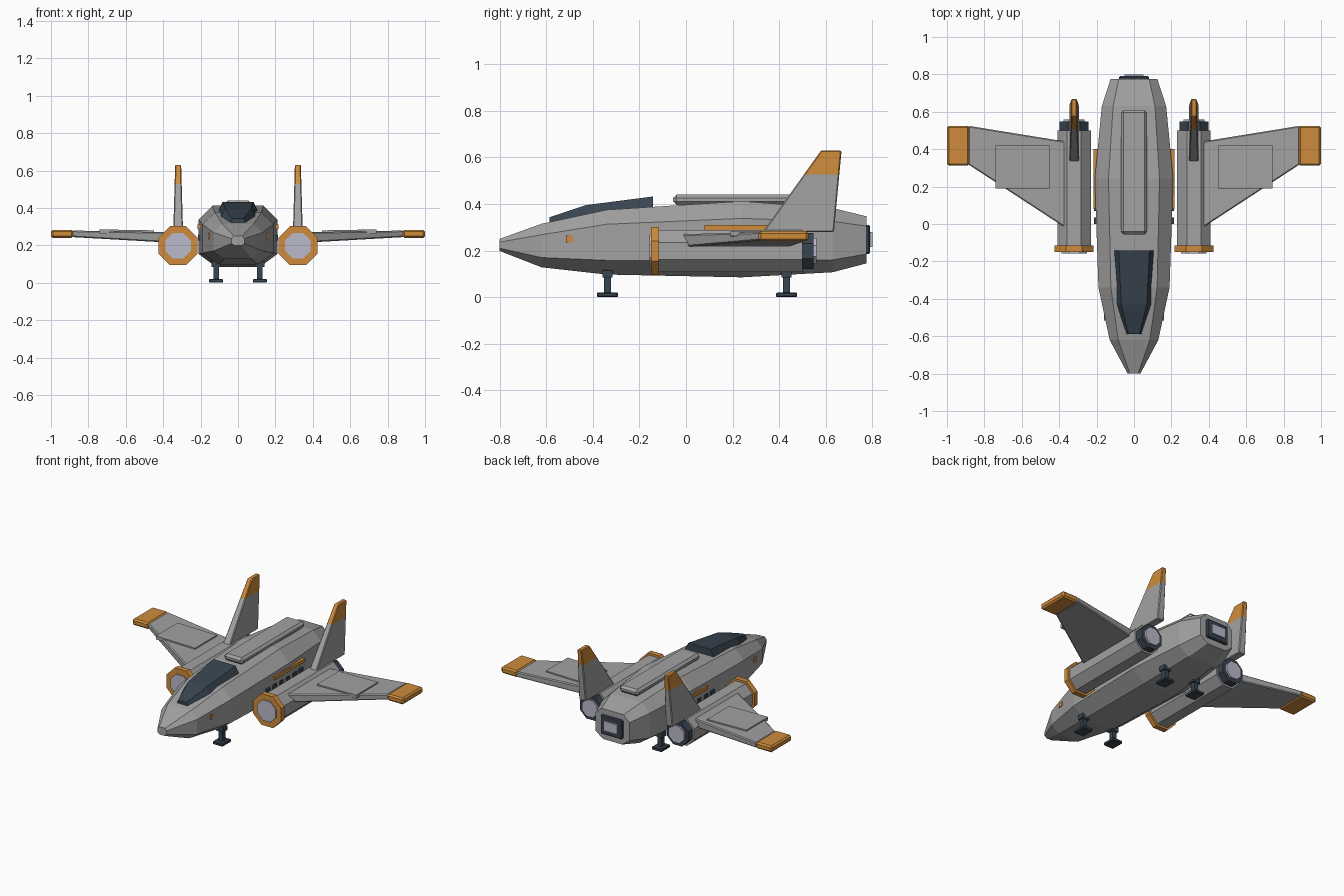
import bpy, bmesh, math
from mathutils import Matrix, Vector

if "Cube" in bpy.data.objects:
    bpy.data.objects.remove(bpy.data.objects["Cube"])


def material(name, rgb):
    m = bpy.data.materials.new(name)
    m.diffuse_color = (*rgb, 1)
    m.use_nodes = True
    m.node_tree.nodes["Principled BSDF"].inputs["Base Color"].default_value = m.diffuse_color
    return m


GREY = material("hull grey", (0.36, 0.36, 0.365))
ORANGE = material("trim orange", (0.62, 0.26, 0.045))
DARK = material("dark blue metal", (0.04, 0.058, 0.08))
GLOW = material("pale lavender", (0.5, 0.49, 0.6))


def finish(bm, name, mats, bevel=0.0):
    bmesh.ops.recalc_face_normals(bm, faces=bm.faces)
    me = bpy.data.meshes.new(name)
    bm.to_mesh(me)
    bm.free()
    ob = bpy.data.objects.new(name, me)
    bpy.context.collection.objects.link(ob)
    for m in mats:
        me.materials.append(m)
    if bevel:
        b = ob.modifiers.new("bevel", 'BEVEL')
        b.width, b.segments, b.limit_method = bevel, 1, 'ANGLE'
    return ob


def loft(name, sections, mats, bevel=0.0):
    """Skin a closed solid through equal-length rings of points."""
    bm = bmesh.new()
    rings = [[bm.verts.new(p) for p in s] for s in sections]
    n = len(rings[0])
    for a, b in zip(rings, rings[1:]):
        for i in range(n):
            j = (i + 1) % n
            bm.faces.new((a[i], a[j], b[j], b[i]))
    bm.faces.new(rings[0])
    bm.faces.new(rings[-1])
    return finish(bm, name, mats, bevel)


def box(name, lo, hi, mat, bevel=0.0):
    lo, hi = Vector(lo), Vector(hi)
    bm = bmesh.new()
    bmesh.ops.create_cube(bm, size=1)
    size = hi - lo
    for v in bm.verts:
        v.co = Vector(v.co[i] * size[i] for i in range(3)) + (lo + hi) / 2
    return finish(bm, name, [mat], bevel)


def octagon(name, x, z, stations, mat):
    """Eight-sided barrel along y; stations are (y, flat-to-centre radius)."""
    rings = []
    for y, a in stations:
        r = a / math.cos(math.pi / 8)
        rings.append([(x + r * math.cos((k + .5) * math.pi / 4), y,
                       z + r * math.sin((k + .5) * math.pi / 4)) for k in range(8)])
    return loft(name, rings, [mat])


# Fuselage: (y, half width, bottom, lower edge, upper edge, top)
hull = [(-0.80, 0.034, 0.198, 0.210, 0.236, 0.250),
        (-0.62, 0.130, 0.128, 0.170, 0.268, 0.315),
        (-0.34, 0.190, 0.097, 0.158, 0.313, 0.375),
        (0.24, 0.210, 0.085, 0.153, 0.338, 0.412),
        (0.63, 0.172, 0.107, 0.160, 0.325, 0.382),
        (0.775, 0.125, 0.145, 0.185, 0.305, 0.347)]
rings = []
for y, w, b, l, u, t in hull:
    half = [(w * .56, b), (w, l), (w, u), (w * .65, t)]
    rings.append([(x, y, z) for x, z in half] + [(-x, y, z) for x, z in half[::-1]])
loft("fuselage", rings, [GREY])

# Canopy: (y, bottom half width, bottom z, top half width, top z)
canopy = [(-0.587, 0.042, 0.315, 0.030, 0.343),
          (-0.43, 0.108, 0.325, 0.068, 0.395),
          (-0.142, 0.112, 0.375, 0.082, 0.432)]
loft("canopy", [[(-w, y, b), (w, y, b), (w2, y, t), (-w2, y, t)]
                for y, w, b, w2, t in canopy], [DARK])

# Spine plate and rear exhaust
box("spine_plate", (-0.07, -0.055, 0.395), (0.07, 0.61, 0.44), GREY, 0.015)
box("rear_exhaust_frame", (-0.08, 0.765, 0.185), (0.08, 0.79, 0.31), DARK, 0.006)
box("rear_exhaust_glow", (-0.05, 0.78, 0.215), (0.05, 0.80, 0.28), GLOW)

for s, side in ((1, "right"), (-1, "left")):
    def sbox(name, x0, x1, y0, y1, z0, z1, mat, bevel=0.0):
        xs = sorted((s * x0, s * x1))
        return box(f"{side}_{name}", (xs[0], y0, z0), (xs[1], y1, z1), mat, bevel)

    # Engine pod
    ex, ez = s * 0.32, 0.198
    octagon(side + "_engine_body", ex, ez, [(-0.12, 0.09), (0.50, 0.09)], GREY)
    octagon(side + "_intake_ring", ex, ez, [(-0.15, 0.104), (-0.115, 0.104)], ORANGE)
    octagon(side + "_intake_disc", ex, ez, [(-0.157, 0.068), (-0.14, 0.068)], GLOW)
    octagon(side + "_nozzle", ex, ez, [(0.495, 0.078), (0.548, 0.078)], DARK)
    octagon(side + "_nozzle_glow", ex, ez, [(0.53, 0.056), (0.56, 0.056)], GLOW)

    # Wing and orange tip
    def chord(x, y0, y1, z0, z1):
        return [(s * x, y0, z0), (s * x, y1, z0), (s * x, y1, z1), (s * x, y0, z1)]
    loft(side + "_wing", [chord(0.36, -0.025, 0.44, 0.214, 0.270),
                          chord(0.885, 0.318, 0.525, 0.244, 0.279)], [GREY], 0.006)
    sbox("wing_tip", 0.88, 1.0, 0.312, 0.525, 0.240, 0.283, ORANGE, 0.01)

    # Raised wing panel, following the slope of the wing
    loft(side + "_wing_panel", [chord(0.45, 0.19, 0.42, 0.255, 0.280),
                                chord(0.74, 0.19, 0.42, 0.262, 0.285)], [GREY])

    # Tail fin with coloured top
    fin = [(0.33, 0.28), (0.635, 0.28), (0.668, 0.63), (0.58, 0.63)]
    bm = bmesh.new()
    sheets = []
    for d in (-1, 1):
        sheets.append([bm.verts.new((ex + d * (0.026 - 0.010 * (z - .28) / .35), y, z))
                       for y, z in fin])
        bm.faces.new(sheets[-1])
    for i in range(4):
        j = (i + 1) % 4
        bm.faces.new((sheets[0][i], sheets[0][j], sheets[1][j], sheets[1][i]))
    bmesh.ops.bisect_plane(bm, geom=bm.verts[:] + bm.edges[:] + bm.faces[:],
                           plane_co=(0, 0, 0.527), plane_no=(0, 0, 1))
    for f in bm.faces:
        f.material_index = int(f.calc_center_median().z > 0.527)
    finish(bm, side + "_tail_fin", [GREY, ORANGE], 0.005)

    # Hull side stripe, vents and nose marker
    sbox("side_stripe", 0.195, 0.217, 0.08, 0.40, 0.288, 0.310, ORANGE)
    for k in range(6):
        y = 0.0 + k * 0.07
        sbox(f"side_vent_{k + 1}", 0.19, 0.214, y, y + 0.035, 0.225, 0.255, DARK)
    sbox("nose_marker", 0.14, 0.161, -0.515, -0.485, 0.235, 0.265, ORANGE)

    # Landing gear
    for y, end in ((-0.337, "front"), (0.432, "rear")):
        sbox(end + "_strut", 0.102, 0.132, y - .015, y + .015, 0.015, 0.13, DARK)
        sbox(end + "_collar", 0.09, 0.142, y - .022, y + .022, 0.085, 0.115, DARK)
        sbox(end + "_foot", 0.08, 0.154, y - .045, y + .045, 0.0, 0.02, DARK, 0.004)
